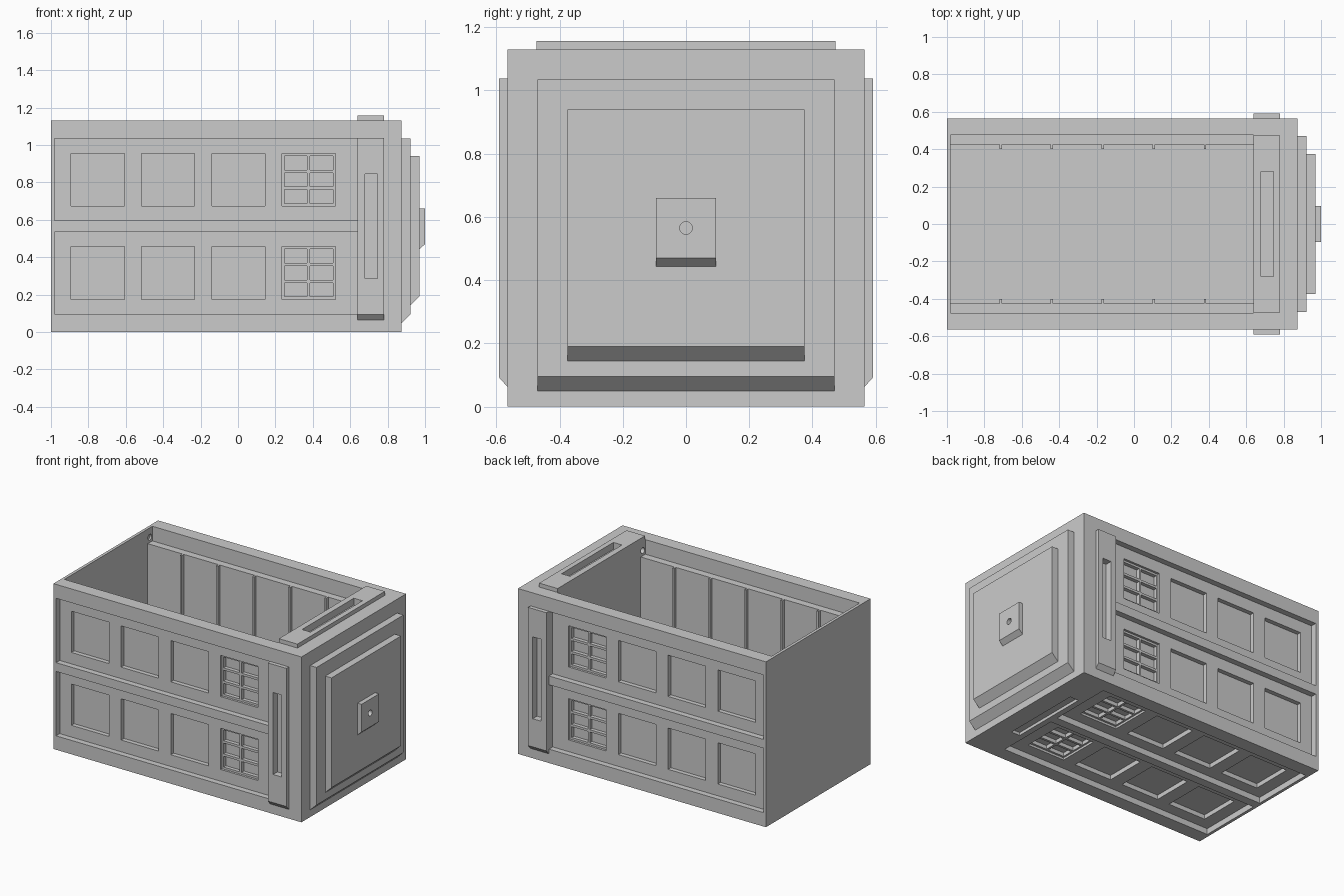
import bpy, bmesh, math
from mathutils import Matrix, Vector

if "Cube" in bpy.data.objects:
    bpy.data.objects.remove(bpy.data.objects["Cube"], do_unlink=True)

HALF = 0.565                      # half width of the square body
MID = Vector((0, 0, HALF))        # centre of the long axis
DOOR_X = (-0.98, 0.64)            # extent of the doors along the body
FRONT, BOTTOM, BACK, TOP = range(4)

grey = bpy.data.materials.new("plain_grey")
grey.use_nodes = True
grey.diffuse_color = (0.6, 0.6, 0.6, 1)
grey.node_tree.nodes["Principled BSDF"].inputs["Base Color"].default_value = (0.6, 0.6, 0.6, 1)


def add_box(bm, x, y, z):
    """Box between the given (low, high) pairs; returns its vertices."""
    size = Vector((x[1] - x[0], y[1] - y[0], z[1] - z[0]))
    centre = Vector((sum(x), sum(y), sum(z))) / 2
    matrix = Matrix.Translation(centre) @ Matrix.Diagonal((*size, 1))
    return bmesh.ops.create_cube(bm, size=1, matrix=matrix)["verts"]


def add_side_box(bm, side, x, v, depth):
    """Box on one long side: v runs across it, depth goes inward from its surface."""
    verts = add_box(bm, x, (depth[0] - HALF, depth[1] - HALF), v)
    turn = Matrix.Translation(MID) @ Matrix.Rotation(side * math.pi / 2, 4, "X")
    bmesh.ops.transform(bm, matrix=turn, verts=verts)
    return verts


def add_pin(bm, x, y, z, radius):
    """Round pin along x."""
    matrix = Matrix.Translation((sum(x) / 2, y, z)) @ Matrix.Rotation(math.pi / 2, 4, "Y")
    bmesh.ops.create_cone(bm, cap_ends=True, segments=24, radius1=radius,
                          radius2=radius, depth=x[1] - x[0], matrix=matrix)


def finish(name, bm):
    bmesh.ops.recalc_face_normals(bm, faces=bm.faces)
    mesh = bpy.data.meshes.new(name)
    bm.to_mesh(mesh)
    bm.free()
    mesh.materials.append(grey)
    obj = bpy.data.objects.new(name, mesh)
    bpy.context.collection.objects.link(obj)
    return obj


def carve(obj, bm):
    """Cut a set of separate solids out of an object."""
    cutter = finish("cutter", bm)
    cutter.hide_render = True
    mod = obj.modifiers.new("cut", "BOOLEAN")
    mod.operation = "DIFFERENCE"
    mod.solver = "EXACT"
    mod.object = cutter
    bpy.context.view_layer.update()
    graph = bpy.context.evaluated_depsgraph_get()
    result = bpy.data.meshes.new_from_object(obj.evaluated_get(graph))
    obj.modifiers.clear()
    obj.data = result
    bpy.data.objects.remove(cutter, do_unlink=True)


# Main body
bm = bmesh.new()
add_box(bm, (-1, 0.875), (-HALF, HALF), (0, 2 * HALF))
body = finish("body", bm)

# Door recesses, open top and sign slots
bm = bmesh.new()
for side in (FRONT, BOTTOM, BACK):
    for v in ((-0.47, -0.03), (0.03, 0.47)):
        add_side_box(bm, side, DOOR_X, v, (-0.05, 0.04))
for side in range(4):
    add_side_box(bm, side, (0.68, 0.745), (-0.28, 0.28), (-0.05, 0.02))
add_side_box(bm, TOP, DOOR_X, (-0.475, 0.475), (-0.05, 0.1))
carve(body, bm)

# Door panels, window frames and inner space
bm = bmesh.new()
for side in (FRONT, BOTTOM, BACK):
    for v in ((-0.39, -0.108), (0.108, 0.39)):
        for i in range(4):
            x = -0.892 + 0.376 * i
            add_side_box(bm, side, (x, x + 0.284), v, (0.02, 0.055 if i == 3 else 0.07))
add_box(bm, DOOR_X, (-0.425, 0.425), (0.14, 1.06))
carve(body, bm)

# Window panes and hinge holes
bm = bmesh.new()
for side in (FRONT, BOTTOM, BACK):
    for centre in (-0.249, 0.249):
        for x in (0.248, 0.385):
            for row in (-1, 0, 1):
                v = centre + row * 0.09
                add_side_box(bm, side, (x, x + 0.122), (v - 0.037, v + 0.037), (0.045, 0.08))
for y in (-0.447, 0.447):
    add_pin(bm, (-0.992, -0.96), y, 1.066, 0.02)
    add_pin(bm, (0.62, 0.68), y, 1.066, 0.02)
carve(body, bm)

# Inner wall ribs
bm = bmesh.new()
for i in range(5):
    x = -0.713 + 0.273 * i
    for y in ((-0.43, -0.402), (0.402, 0.43)):
        add_box(bm, (x - 0.006, x + 0.006), y, (0.135, 1.03))
finish("wall_ribs", bm)

# Sign boxes, with a sloped lower end on the upright ones
for side, name in ((FRONT, "front_sign"), (BACK, "back_sign"), (TOP, "top_sign")):
    bm = bmesh.new()
    for vert in add_side_box(bm, side, (0.64, 0.78), (-0.472, 0.472), (-0.027, 0)):
        if side != TOP and vert.co.z < HALF and abs(vert.co.y) < HALF + 0.01:
            vert.co.z -= 0.03
    sign = finish(name, bm)
    bm = bmesh.new()
    add_side_box(bm, side, (0.68, 0.745), (-0.28, 0.28), (-0.06, 0.02))
    carve(sign, bm)

# Stepped roof and lamp base, each with a sloped lower edge
steps = (("roof_lower_step", 0.875, 0.923, 0.47, 0.046),
         ("roof_upper_step", 0.923, 0.97, 0.375, 0.046),
         ("lamp_base", 0.97, 1.0, 0.095, 0.027))
for name, x0, x1, half, slope in steps:
    bm = bmesh.new()
    for vert in add_box(bm, (x0, x1), (-half, half), (HALF - half, HALF + half)):
        if vert.co.x < x0 + 0.001 and vert.co.z < HALF:
            vert.co.z -= slope
    step = finish(name, bm)
    bm = bmesh.new()
    add_pin(bm, (0.93, 1.05), 0, HALF, 0.02)
    if name != "roof_lower_step":
        carve(step, bm)
    else:
        bm.free()
